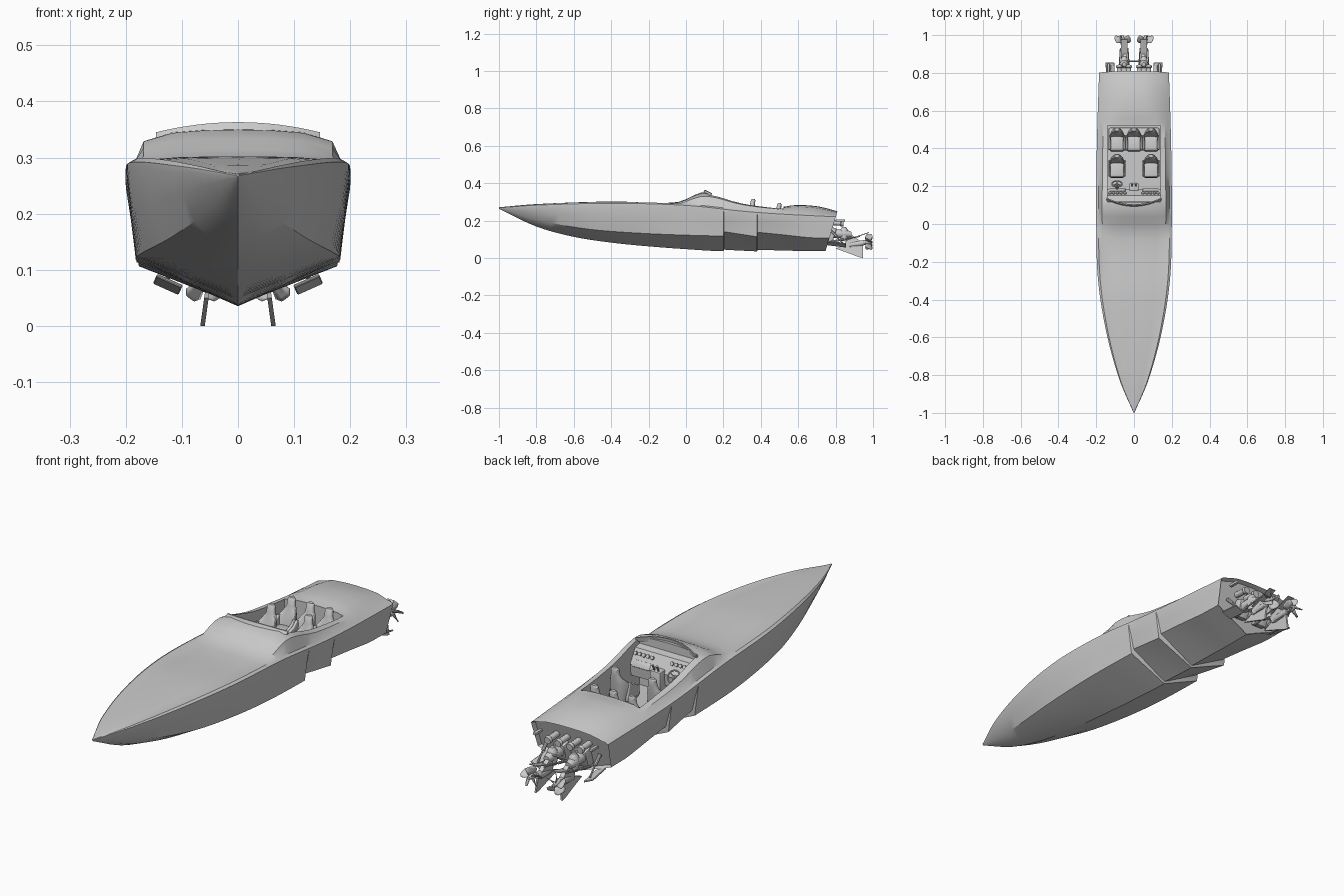
import bpy, bmesh, math
from mathutils import Vector, Matrix

if "Cube" in bpy.data.objects:
    bpy.data.objects.remove(bpy.data.objects["Cube"])


def finish(name, bm):
    bmesh.ops.recalc_face_normals(bm, faces=bm.faces)
    me = bpy.data.meshes.new(name)
    bm.to_mesh(me)
    bm.free()
    ob = bpy.data.objects.new(name, me)
    bpy.context.collection.objects.link(ob)
    return ob


def loft(name, rings):
    bm = bmesh.new()
    vs = [[bm.verts.new(p) for p in r] for r in rings]
    n = len(vs[0])
    for a, b in zip(vs, vs[1:]):
        for i in range(n):
            bm.faces.new((a[i], a[(i + 1) % n], b[(i + 1) % n], b[i]))
    bm.faces.new(vs[0])
    bm.faces.new(vs[-1])
    return finish(name, bm)


def box(name, loc, size, rot=(0, 0, 0), bevel=0.0, segs=2):
    bm = bmesh.new()
    bmesh.ops.create_cube(bm, size=1, matrix=Matrix.Diagonal((*size, 1)))
    if bevel:
        bmesh.ops.bevel(bm, geom=bm.edges[:], offset=bevel, segments=segs, profile=0.5, affect='EDGES')
    ob = finish(name, bm)
    ob.location, ob.rotation_euler = loc, rot
    return ob


def tube(name, stations, segs=16):
    """Round body through (point, radius) stations."""
    d = (Vector(stations[-1][0]) - Vector(stations[0][0])).normalized()
    u = d.orthogonal().normalized()
    v = d.cross(u)
    return loft(name, [[Vector(p) + r * (u * math.cos(t) + v * math.sin(t))
                        for t in (2 * math.pi * i / segs for i in range(segs))] for p, r in stations])


def plate(name, x, thick, profile, tilt=0.0):
    """Flat plate from a (y, z) profile; tilt leans the lower part outwards."""
    return loft(name, [[(x + s * thick / 2 + tilt * (0.08 - z), y, z) for y, z in profile] for s in (-1, 1)])


def curve(pts):
    def f(y):
        i = max(0, min(len(pts) - 2, sum(p[0] <= y for p in pts) - 1))
        (y0, a), (y1, b) = pts[i], pts[i + 1]
        def slope(k):
            p, q = pts[max(0, k - 1)], pts[min(len(pts) - 1, k + 1)]
            return (q[1] - p[1]) / (q[0] - p[0])
        h, t = y1 - y0, (y - y0) / (y1 - y0)
        return ((2*t**3 - 3*t*t + 1) * a + (t**3 - 2*t*t + t) * h * slope(i)
                + (3*t*t - 2*t**3) * b + (t**3 - t*t) * h * slope(i + 1))
    return f


# Hull and deck lines along the boat
xs = curve([(-1, .002), (-.83, .075), (-.58, .145), (-.3, .19), (0, .2), (.4, .197), (.81, .185)])
zs = curve([(-1, .268), (-.8, .282), (-.4, .292), (0, .281), (.3, .25), (.5, .235), (.81, .22)])
xc = curve([(-1, .001), (-.8, .055), (-.6, .108), (-.4, .148), (-.1, .178), (.2, .182), (.81, .176)])
zc = curve([(-1, .266), (-.8, .205), (-.6, .165), (-.4, .142), (0, .122), (.81, .106)])
zk = curve([(-1, .263), (-.8, .168), (-.6, .113), (-.4, .082), (-.2, .062), (0, .047), (.2, .036), (.81, .037)])
za = curve([(-1, .27), (-.8, .285), (-.4, .297), (-.05, .29), (.1, .33), (.3, .285), (.5, .26), (.6, .25), (.81, .231)])
zt = curve([(-1, .271), (-.8, .288), (-.4, .302), (-.05, .298), (.1, .352), (.3, .3), (.5, .272),
            (.58, .283), (.7, .276), (.81, .249)])


def step(y):
    if y <= .2:
        return 0
    return .024 * (1 - (y - .2) / .18) if y <= .38 else max(0, .024 * (1 - (y - .38) / .3))


def section(y):
    s = step(y)
    x, z, cx, cz, k = xs(y), zs(y), xc(y) - .4 * s, zc(y) + s, zk(y) + .35 * s
    a, t = za(y), zt(y)
    bow = max(0, min(1, -y)) * (1 + y) * 4
    half = [(0, k), (cx * .5, (k + cz) / 2 - .008 * bow), (cx, cz),
            ((cx + x) / 2 + .006 * bow, (cz + z) / 2), (x, z - .012 * min(1, x * 8)), (x, z),
            (x * .94, z + .007 * min(1, x * 8)), (x * .84, a),
            (x * .58, a + .72 * (t - a)), (x * .3, a + .94 * (t - a)), (0, t)]
    full = half + [(-px, pz) for px, pz in half[-2:0:-1]]
    rake = max(0, min(1, (y - .5) / .31))
    return [(px, y + .3 * (pz - .25) * rake, pz) for px, pz in full]


ys = sorted([-1 + .04 * i for i in range(30)] + [.2, .203, .25, .3, .34, .38, .383, .43, .48,
                                                 .53, .56, .6, .65, .7, .75, .81])
hull = loft("hull", [section(y) for y in ys])
# Recessed transom
bm = bmesh.new()
bm.from_mesh(hull.data)
transom = max(bm.faces, key=lambda f: f.calc_center_median().y)
bmesh.ops.inset_region(bm, faces=[transom], thickness=.008)
for v in transom.verts:
    v.co.y -= .018
bm.to_mesh(hull.data)
bm.free()

# Cockpit opening
cut = box("cockpit_cutter", (0, .32, .335), (.282, .405, .4))
cut.hide_render = True
mod = hull.modifiers.new("cockpit", 'BOOLEAN')
mod.operation, mod.solver, mod.object = 'DIFFERENCE', 'EXACT', cut
bpy.context.view_layer.objects.active = hull
bpy.ops.object.modifier_apply(modifier="cockpit")
bpy.data.objects.remove(cut)

# Wraparound windscreen
rings = []
for i in range(17):
    u = -1 + i / 8
    x, y = .146 * u, .095 + .035 * u * u
    top = .363 - .018 * u * u
    rings.append([(x, y - .012, .328), (x, y + .004, top), (x, y + .01, top), (x, y + .004, .328)])
loft("windscreen", rings)

# Dashboard, gauges, wheel and throttle box
loft("dashboard", [[(x, .118, .2), (x, .118, .315), (x, .15, .31), (x, .185, .25), (x, .18, .2)]
                   for x in (-.139, .139)])
box("console", (0, .19, .2), (.05, .05, .13), bevel=.006)
for cx in (-.088, .088):
    for i in range(5):
        x = cx + (i - 2) * .02
        tube("gauge", [((x, .155, .288), .008), ((x, .168, .295), .008)], 12)
    box("instrument_panel", (cx, .176, .255), (.085, .014, .03), (math.radians(30), 0, 0), .003)
for i in (-1, 1):
    tube("throttle_lever", [((i * .01, .2, .26), .003), ((i * .01, .215, .292), .005)], 8)
bpy.ops.mesh.primitive_torus_add(major_radius=.027, minor_radius=.0035, major_segments=24, minor_segments=8,
                                 location=(-.09, .212, .265), rotation=(math.radians(-55), 0, 0))
bpy.context.object.name = "steering_wheel"
tube("steering_column", [((-.09, .17, .24), .006), ((-.09, .213, .266), .008)], 10)
for i in range(3):
    a = i * 2 * math.pi / 3 + math.pi / 2
    d = Matrix.Rotation(math.radians(-55), 3, 'X') @ Vector((math.cos(a), math.sin(a), 0)) * .027
    c = Vector((-.09, .212, .265))
    tube("wheel_spoke", [(c, .003), (c + d, .003)], 6)


# Bucket seats
def seat(x, y, z, w):
    rings = []
    for h, hw, d, off in ((0, .8, .016, 0), (.05, 1, .018, .004), (.095, .95, .016, .012), (.122, .6, .014, .018),
                          (.135, .45, .013, .02), (.16, .42, .012, .024), (.168, .28, .008, .025)):
        rings.append([(x + w * hw * math.copysign(abs(math.cos(t)) ** .7, math.cos(t)),
                       y + off + d * math.sin(t) - .025 * abs(math.cos(t)) ** 3 * (h < .11), z + h)
                      for t in (2 * math.pi * i / 20 for i in range(20))])
    loft("seat_back", rings)
    box("seat_base", (x, y - .045, z + .03), (w * 1.9, .09, .06), (math.radians(-6), 0, 0), .014, 3)
    for s in (-1, 1):
        o = plate("seat_bolster", x + s * w * .92, .012,
                  [(y - .085, z + .02), (y - .08, z + .065), (y - .045, z + .075), (y - .015, z + .1), (y + .005, z + .02)])
        b = o.modifiers.new("round", 'BEVEL')
        b.width, b.segments = .004, 2


for x in (-.09, .09):
    seat(x, .335, .148, .043)
for x in (-.09, 0, .09):
    seat(x, .475, .125, .042)
box("rear_bench", (0, .45, .155), (.27, .12, .05), bevel=.008)

# Stern gear, mirrored left and right
for s in (-1, 1):
    x = s * .052
    for e in (.028, .078):
        tube("exhaust_pipe", [((s * e, .76, .19), .013), ((s * e, .825, .185), .013), ((s * e, .83, .185), .017),
                              ((s * e, .842, .183), .015)], 14)
    box("drive_mount", (x, .775, .125), (.055, .04, .08), (math.radians(-17), 0, 0), .006)
    tube("drive_neck", [((x, .77, .13), .026), ((x, .81, .13), .022), ((x, .85, .13), .024), ((x, .885, .125), .014)])
    tube("drive_head", [((x, .845, .09), .018), ((x, .845, .13), .024), ((x, .845, .15), .021), ((x, .845, .165), .01)])
    plate("drive_leg", x, .02, [(.835, .125), (.885, .125), (.945, .08), (.93, .06), (.86, .06)], s * .1)
    box("cavitation_plate", (x, .92, .117), (.036, .125, .004), (math.radians(18), 0, 0), .0015, 1)
    tube("gearcase", [((x, .855, .066), .003), ((x, .875, .07), .013), ((x, .92, .076), .016), ((x, .955, .082), .013)])
    plate("skeg", x, .008, [(.8, .05), (.845, .068), (.945, .072), (.945, 0), (.925, .004), (.87, .025)], s * .14)
    for r in (-1, 1):
        tube("trim_ram", [((x + r * .026, .77, .085), .006), ((x + r * .026, .84, .1), .006),
                          ((x + r * .026, .841, .1), .003), ((x + r * .02, .93, .115), .003)], 10)
    # Propeller
    hub = Vector((s * .06, .975, .084))
    tube("propeller_hub", [(hub - Vector((0, .025, 0)), .012), (hub, .012), (hub + Vector((0, .022, 0)), .007)])
    for k in range(5):
        bm = bmesh.new()
        a0 = 2 * math.pi * k / 5
        grid = []
        for r, c, h in ((.009, .5, .014), (.024, .5, .018), (.037, .42, .019), (.044, .2, .012)):
            grid.append([bm.verts.new(hub + Vector((r * math.sin(a0 + s * c * q), h * q + (r - .01) * .12,
                                                    r * math.cos(a0 + s * c * q)))) for q in (-1, -.33, .33, 1)])
        for a, b in zip(grid, grid[1:]):
            for i in range(3):
                bm.faces.new((a[i], a[i + 1], b[i + 1], b[i]))
        blade = finish("propeller_blade", bm)
        m = blade.modifiers.new("thickness", 'SOLIDIFY')
        m.thickness, m.offset = .002, 0
    # Trim tab with its ram
    box("trim_tab", (s * .125, .805, .074), (.05, .1, .006), (math.radians(-8), -s * .42, 0), .002, 1)
    tube("tab_ram", [((s * .125, .77, .15), .008), ((s * .125, .805, .115), .008), ((s * .125, .806, .114), .004),
                     ((s * .125, .84, .076), .004)], 10)
    # Stern cleat
    box("stern_cleat", (s * .135, .825, .2), (.014, .05, .012), bevel=.003)
tube("tie_bar", [((-.052, .862, .14), .004), ((.052, .862, .14), .004)], 10)

# Smooth shading with crisp edges
bpy.ops.object.select_all(action='DESELECT')
for ob in bpy.context.scene.objects:
    ob.select_set(ob.type == 'MESH')
bpy.context.view_layer.objects.active = hull
bpy.ops.object.shade_smooth_by_angle(angle=math.radians(28))
